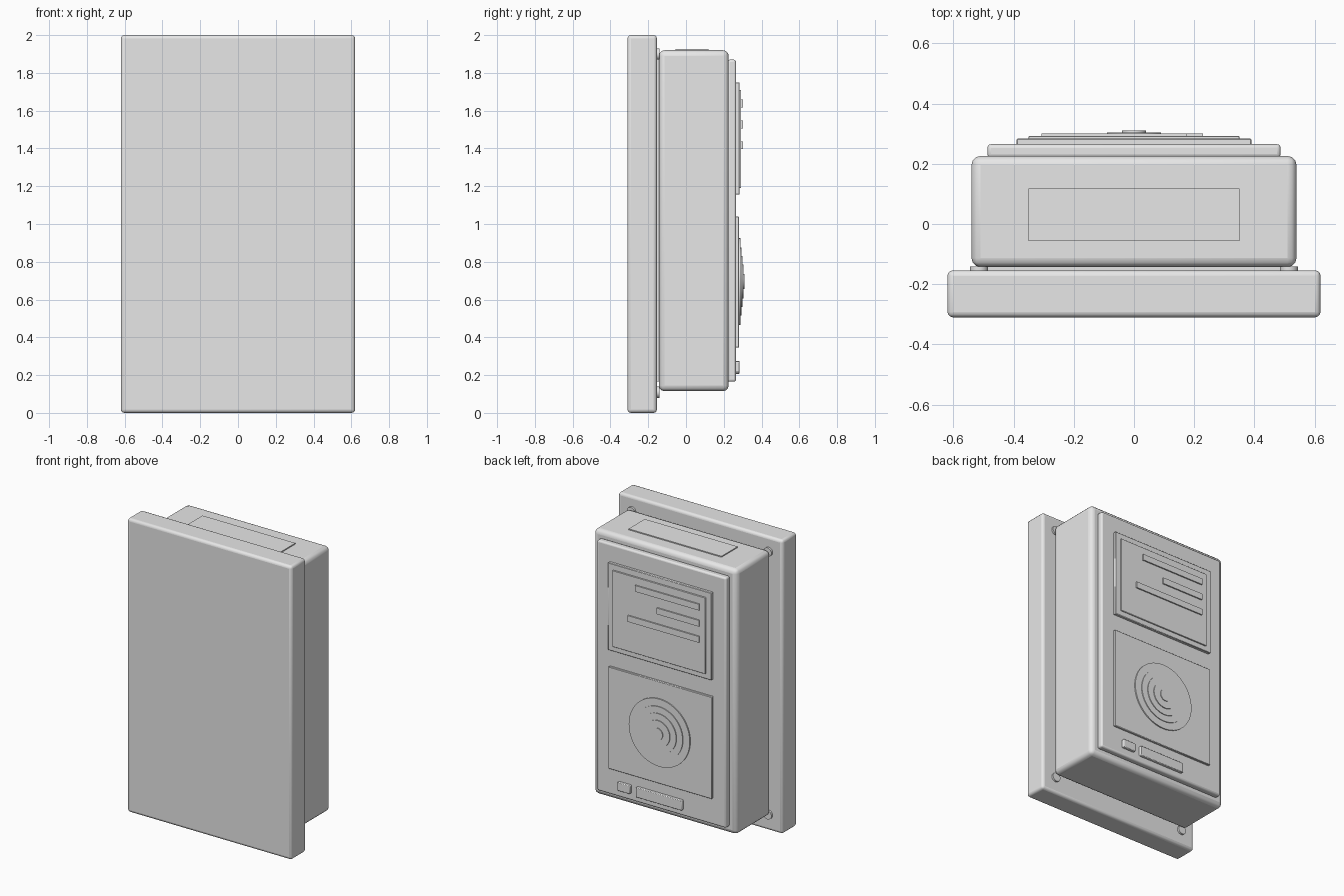
import bpy, math

if "Cube" in bpy.data.objects:
    bpy.data.objects.remove(bpy.data.objects["Cube"])

grey = bpy.data.materials.new("plain_grey")
grey.diffuse_color = (0.8, 0.8, 0.8, 1)
grey.use_nodes = True
grey.node_tree.nodes["Principled BSDF"].inputs["Base Color"].default_value = grey.diffuse_color


def finish(ob, name, bevel, segments):
    ob.name = name
    ob.data.materials.append(grey)
    if bevel:
        m = ob.modifiers.new("bevel", 'BEVEL')
        m.width, m.segments = bevel, segments
        m.limit_method = 'ANGLE'
    bpy.ops.object.shade_smooth_by_angle(angle=math.radians(30))
    return ob


def box(name, x, y, z, bevel=0, segments=3):
    """Box from (min, max) ranges."""
    c = [(r[0] + r[1]) / 2 for r in (x, y, z)]
    bpy.ops.mesh.primitive_cube_add(size=1, location=c)
    ob = bpy.context.object
    ob.scale = [r[1] - r[0] for r in (x, y, z)]
    bpy.ops.object.transform_apply(location=False, rotation=False, scale=True)
    return finish(ob, name, bevel, segments)


def disc(name, x, z, radius, y0, y1, sides=48, bevel=0):
    """Cylinder lying along y."""
    bpy.ops.mesh.primitive_cylinder_add(
        vertices=sides, radius=radius, depth=y1 - y0,
        location=(x, (y0 + y1) / 2, z), rotation=(math.pi / 2, 0, 0))
    return finish(bpy.context.object, name, bevel, 2)


# Main stack: plain plate, spacer, housing, raised cover
box("base_plate", (-0.62, 0.62), (-0.31, -0.154), (0, 2), 0.018)
box("spacer", (-0.49, 0.49), (-0.16, -0.13), (0.165, 1.87))
box("housing", (-0.54, 0.54), (-0.143, 0.226), (0.115, 1.92), 0.03)
box("cover_panel", (-0.487, 0.487), (0.22, 0.265), (0.165, 1.87), 0.012)
box("top_label_plate", (-0.35, 0.35), (-0.056, 0.118), (1.91, 1.927))

# Corner screws on the base plate
for sx in (-1, 1):
    for z in (0.11, 1.9):
        disc("corner_screw", sx * 0.515, z, 0.03, -0.16, -0.141, 24)

# Upper display with raised bars
box("display_frame", (-0.39, 0.39), (0.26, 0.284), (1.155, 1.75), 0.003, 1)
box("display_face", (-0.35, 0.35), (0.28, 0.292), (1.19, 1.71), 0.002, 1)
for x1, z in ((0.175, 1.637), (0.01, 1.527), (0.23, 1.417)):
    box("display_bar", (-0.308, x1), (0.285, 0.301), (z - 0.021, z + 0.021))

# Lower plate with stepped round dial
box("dial_plate", (-0.39, 0.39), (0.26, 0.28), (0.345, 1.04), 0.003, 1)
for i, r in enumerate((0.23, 0.18, 0.135, 0.09, 0.04)):
    disc("dial_ring", 0, 0.695, r, 0.27, 0.288 + i * 0.0055)

# Small controls at the bottom
box("square_button", (0.225, 0.32), (0.26, 0.284), (0.215, 0.272), 0.004, 2)
box("long_button", (-0.165, 0.18), (0.26, 0.284), (0.207, 0.275), 0.004, 2)
